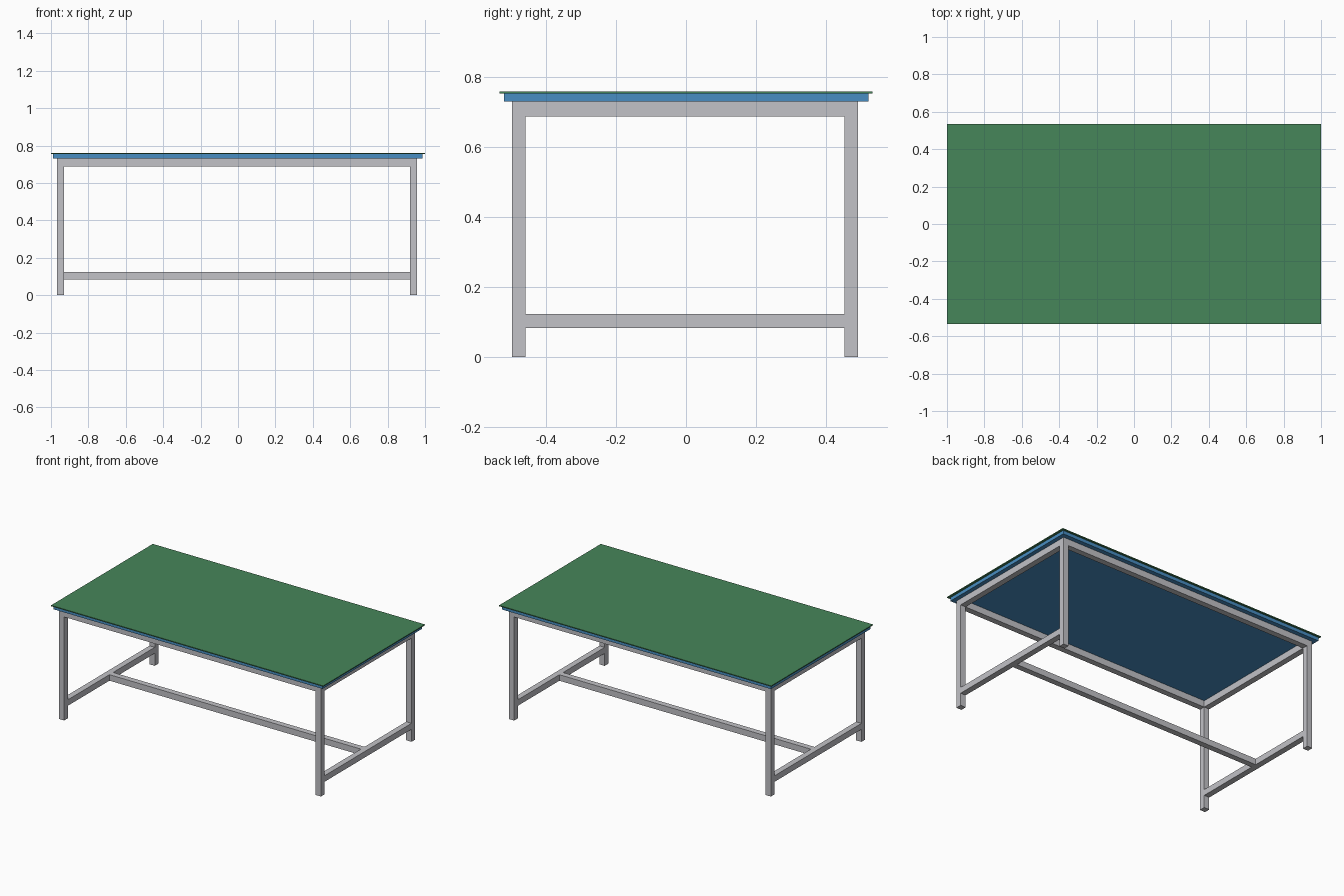
import bpy

if "Cube" in bpy.data.objects:
    bpy.data.objects.remove(bpy.data.objects["Cube"])


def material(name, rgb):
    m = bpy.data.materials.new(name)
    m.diffuse_color = (*rgb, 1.0)
    m.use_nodes = True
    m.node_tree.nodes["Principled BSDF"].inputs["Base Color"].default_value = m.diffuse_color
    return m


steel = material("light grey steel", (0.54, 0.54, 0.57))
blue = material("blue board", (0.065, 0.27, 0.54))
green = material("green surface", (0.062, 0.238, 0.102))


def box(name, x, y, z, mat):
    """Box from (min, max) ranges on each axis."""
    verts = [(a, b, c) for a in x for b in y for c in z]
    faces = [(0, 1, 3, 2), (4, 6, 7, 5), (0, 4, 5, 1),
             (2, 3, 7, 6), (0, 2, 6, 4), (1, 5, 7, 3)]
    me = bpy.data.meshes.new(name)
    me.from_pydata(verts, [], faces)
    me.materials.append(mat)
    ob = bpy.data.objects.new(name, me)
    bpy.context.collection.objects.link(ob)
    return ob


# Table top: green sheet over blue board
box("top_sheet", (-1.0, 1.0), (-0.534, 0.534), (0.754, 0.76), green)
box("top_board", (-0.99, 0.986), (-0.521, 0.522), (0.731, 0.754), blue)

# Frame extents: outer and inner faces of the legs
T = 0.039
X0, X1 = -0.968, 0.958
Y0, Y1 = -0.498, 0.492
TOP, RAIL = 0.731, 0.688
LOW = (0.083, 0.123)
xs = {"left": (X0, X0 + T), "right": (X1 - T, X1)}
ys = {"front": (Y0, Y0 + T), "back": (Y1 - T, Y1)}

# Legs
for sx, x in xs.items():
    for sy, y in ys.items():
        box(f"{sy}_{sx}_leg", x, y, (0, TOP), steel)

# Upper and lower end rails
for sx, x in xs.items():
    box(f"{sx}_upper_rail", x, (Y0 + T, Y1 - T), (RAIL, TOP), steel)
    box(f"{sx}_lower_rail", x, (Y0 + T, Y1 - T), LOW, steel)

# Long upper rails
for sy, y in ys.items():
    box(f"{sy}_upper_rail", (X0 + T, X1 - T), y, (RAIL, TOP), steel)

# Central stretcher
yc = (Y0 + Y1) / 2
box("stretcher", (X0 + T, X1 - T), (yc - T / 2, yc + T / 2), LOW, steel)
